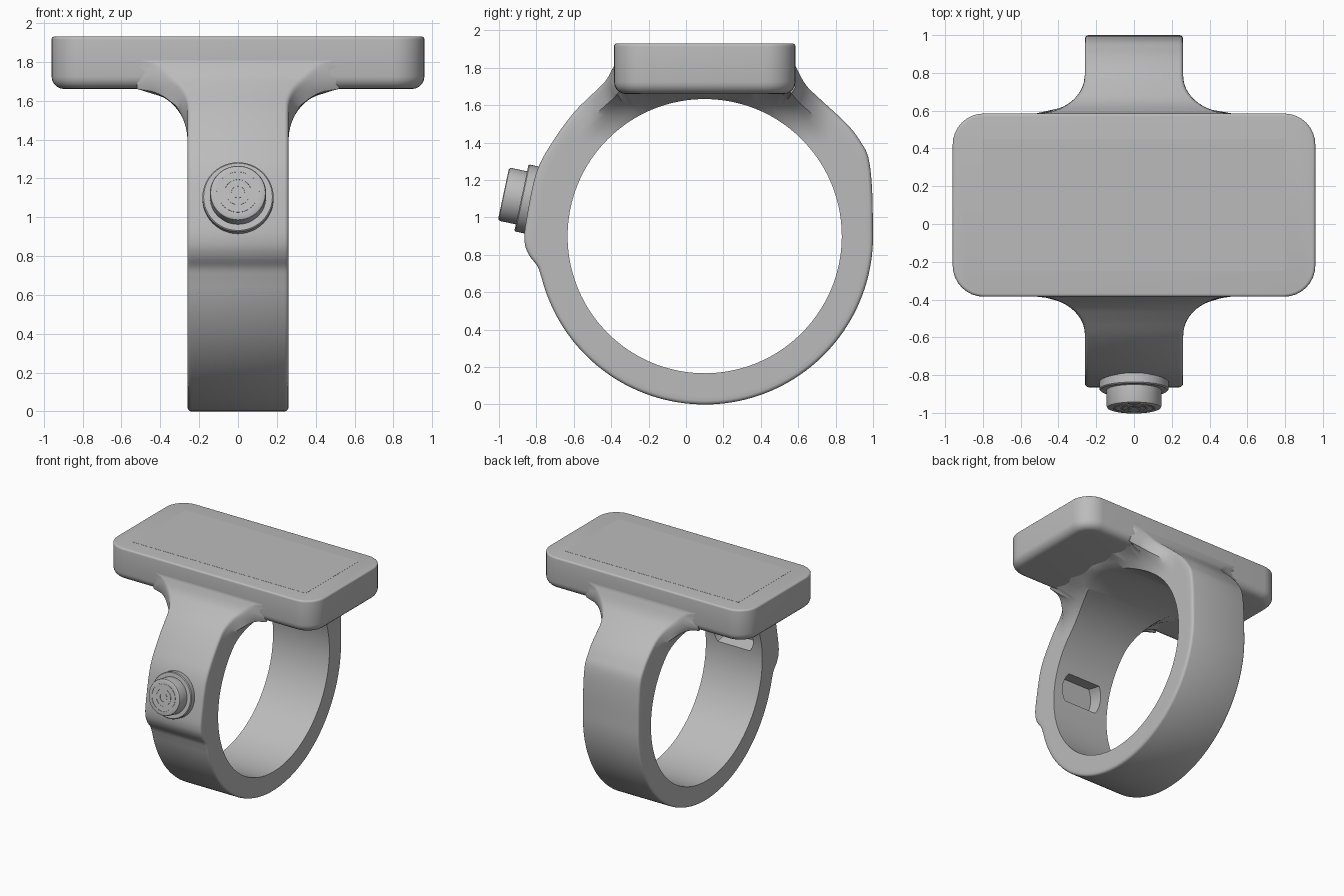
import bpy, bmesh, math
from mathutils import Vector, Matrix

if "Cube" in bpy.data.objects:
    bpy.data.objects.remove(bpy.data.objects["Cube"])

# Single grey material
grey = bpy.data.materials.new("plain_grey")
grey.use_nodes = True
tone = (0.5, 0.5, 0.5, 1)
grey.diffuse_color = tone
grey.node_tree.nodes["Principled BSDF"].inputs["Base Color"].default_value = tone


def finish(name, bm, angle=35):
    bmesh.ops.recalc_face_normals(bm, faces=bm.faces)
    mesh = bpy.data.meshes.new(name)
    bm.to_mesh(mesh)
    bm.free()
    mesh.materials.append(grey)
    ob = bpy.data.objects.new(name, mesh)
    bpy.context.collection.objects.link(ob)
    smooth(ob, angle)
    return ob


def smooth(ob, angle=35):
    bpy.ops.object.select_all(action='DESELECT')
    ob.select_set(True)
    bpy.context.view_layer.objects.active = ob
    bpy.ops.object.shade_smooth_by_angle(angle=math.radians(angle))


def spline(pts, steps=5):
    """Catmull-Rom curve through the points, last point left out."""
    p = [Vector(q) for q in pts]
    p = [2 * p[0] - p[1]] + p + [2 * p[-1] - p[-2]]
    out = []
    for a, b, c, d in zip(p, p[1:], p[2:], p[3:]):
        for i in range(steps):
            t = i / steps
            out.append(0.5 * (2 * b + (c - a) * t + (2 * a - 5 * b + 4 * c - d) * t * t
                              + (3 * b - a - 3 * c + d) * t ** 3))
    return out


# Shared dimensions: finger hole centre (y, z), plate extents
CENTRE = Vector((0.10, 0.90))
BORE, OUTER = 0.733, 0.90
Y0, Y1, Z0, Z1 = -0.385, 0.585, 1.66, 1.93
HALF, FILLET = 0.26, 0.26


def half_width(p):
    """Band half width, flaring in a fillet up to the plate."""
    rise = min(1, max(0, (p.y - Z0 + FILLET) / FILLET))
    away = max(0, Y0 - p.x, p.x - Y1)
    near = max(0, 1 - away / 0.2)
    t = min(rise, near)
    return HALF + FILLET * (1 - math.sqrt(1 - t * t))


# Band: outline in (y, z), lofted around the finger hole
back = [(1.0, 0.9), (0.995, 1.15), (0.975, 1.32), (0.93, 1.41), (0.86, 1.5),
        (0.72, 1.63), (0.64, 1.71), (0.585, 1.81)]
front = [(-0.385, 1.81), (-0.43, 1.73), (-0.5, 1.66), (-0.6, 1.56), (-0.71, 1.41),
         (-0.8, 1.24), (-0.855, 0.98), (-0.863, 0.87), (-0.84, 0.8), (-0.795, 0.74),
         (-0.773, 0.68)]
outline = spline(back)
outline += [Vector((Y1 + (Y0 - Y1) * i / 24, 1.81)) for i in range(24)]
outline += spline(front)
start = math.atan2(0.68 - CENTRE.y, -0.773 - CENTRE.x) % math.tau
for i in range(72):
    a = start + (math.tau - start) * i / 72
    outline.append(CENTRE + OUTER * Vector((math.cos(a), math.sin(a))))

bm = bmesh.new()
rings = []
ROUND = 0.02
for q in outline:
    d = q - CENTRE
    n = d.normalized()
    inner = CENTRE + n * BORE
    side = []
    for i in range(7):
        p = inner + (q - n * ROUND - inner) * i / 6
        side.append((half_width(p), p))
    for k in (1, 2, 3):
        a = math.radians(30 * k)
        p = q - n * ROUND * (1 - math.sin(a))
        side.append((half_width(p) - ROUND * (1 - math.cos(a)), p))
    loop = [(x, p.x, p.y) for x, p in side] + [(-x, p.x, p.y) for x, p in reversed(side)]
    rings.append([bm.verts.new(c) for c in loop])
for a, b in zip(rings, rings[1:] + rings[:1]):
    for i in range(len(a)):
        j = (i + 1) % len(a)
        bm.faces.new((a[i], a[j], b[j], b[i]))
band = finish("band", bm)

# Button axis: points outward and slightly up
tilt = math.radians(12)
axis = Vector((0, -math.cos(tilt), math.sin(tilt)))
seat = Vector((0, -0.88, 1.105))
frame = Matrix.Translation(seat) @ axis.to_track_quat('Z', 'Y').to_matrix().to_4x4()

# Sensor pocket: round hole with two flat sides, cut from inside the band
bm = bmesh.new()
flat = math.asin(0.11 / 0.185)
ring = []
for mid in (0, math.pi):
    for i in range(13):
        a = mid - flat + 2 * flat * i / 12
        ring.append(bm.verts.new((0.185 * math.cos(a), 0.185 * math.sin(a), -0.15)))
face = bm.faces.new(ring)
new = bmesh.ops.extrude_face_region(bm, geom=[face])["geom"]
bmesh.ops.translate(bm, verts=[v for v in new if isinstance(v, bmesh.types.BMVert)],
                    vec=(0, 0, -0.25))
bm.transform(frame)
cutter = finish("pocket_cutter", bm)
cutter.hide_render = True
mod = band.modifiers.new("pocket", 'BOOLEAN')
mod.operation, mod.solver, mod.object = 'DIFFERENCE', 'EXACT', cutter
bpy.context.view_layer.objects.active = band
bpy.ops.object.modifier_apply(modifier=mod.name)
bpy.data.objects.remove(cutter)
smooth(band)


def lathe(name, profile):
    bm = bmesh.new()
    vs = [bm.verts.new((r, 0, t)) for r, t in profile]
    es = [bm.edges.new(e) for e in zip(vs, vs[1:])]
    bmesh.ops.spin(bm, geom=vs + es, cent=(0, 0, 0), axis=(0, 0, 1),
                   angle=math.tau, steps=48, use_duplicate=False)
    bmesh.ops.remove_doubles(bm, verts=bm.verts, dist=0.0001)
    bm.transform(frame)
    return finish(name, bm)


lathe("button_flange", [(0, -0.12), (0.183, -0.12), (0.183, -0.006), (0.177, 0), (0, 0)])
cap = [(0, -0.02), (0.145, -0.02), (0.145, 0.085), (0.141, 0.094), (0.132, 0.098)]
for r in (0.11, 0.07, 0.035):       # fine grooves on the button face
    cap += [(r, 0.098), (r, 0.095), (r - 0.008, 0.095), (r - 0.008, 0.098)]
lathe("button_cap", cap + [(0, 0.098)])


def box(name, x, y0, y1, z0, z1, corner, low, high):
    """Box with rounded corners in plan, then rounded lower and upper rims."""
    bm = bmesh.new()
    bmesh.ops.create_cube(bm, size=1)
    for v in bm.verts:
        v.co = (v.co.x * 2 * x, y0 if v.co.y < 0 else y1, z0 if v.co.z < 0 else z1)
    upright = [e for e in bm.edges if abs(e.verts[0].co.z - e.verts[1].co.z) > (z1 - z0) / 2]
    bmesh.ops.bevel(bm, geom=upright, offset=corner, segments=8, profile=0.5, affect='EDGES')
    for z, size in ((z0, low), (z1, high)):
        if size:
            rim = [e for e in bm.edges if all(abs(v.co.z - z) < 1e-5 for v in e.verts)]
            bmesh.ops.bevel(bm, geom=rim, offset=size, segments=5, profile=0.5,
                            affect='EDGES')
    return finish(name, bm)


# Top plate and its nearly flush screen panel
box("top_plate", 0.96, Y0, Y1, Z0, Z1, 0.165, 0.065, 0.015)
box("screen_panel", 0.8, -0.25, 0.45, Z1 - 0.005, Z1 + 0.001, 0.01, 0, 0)
